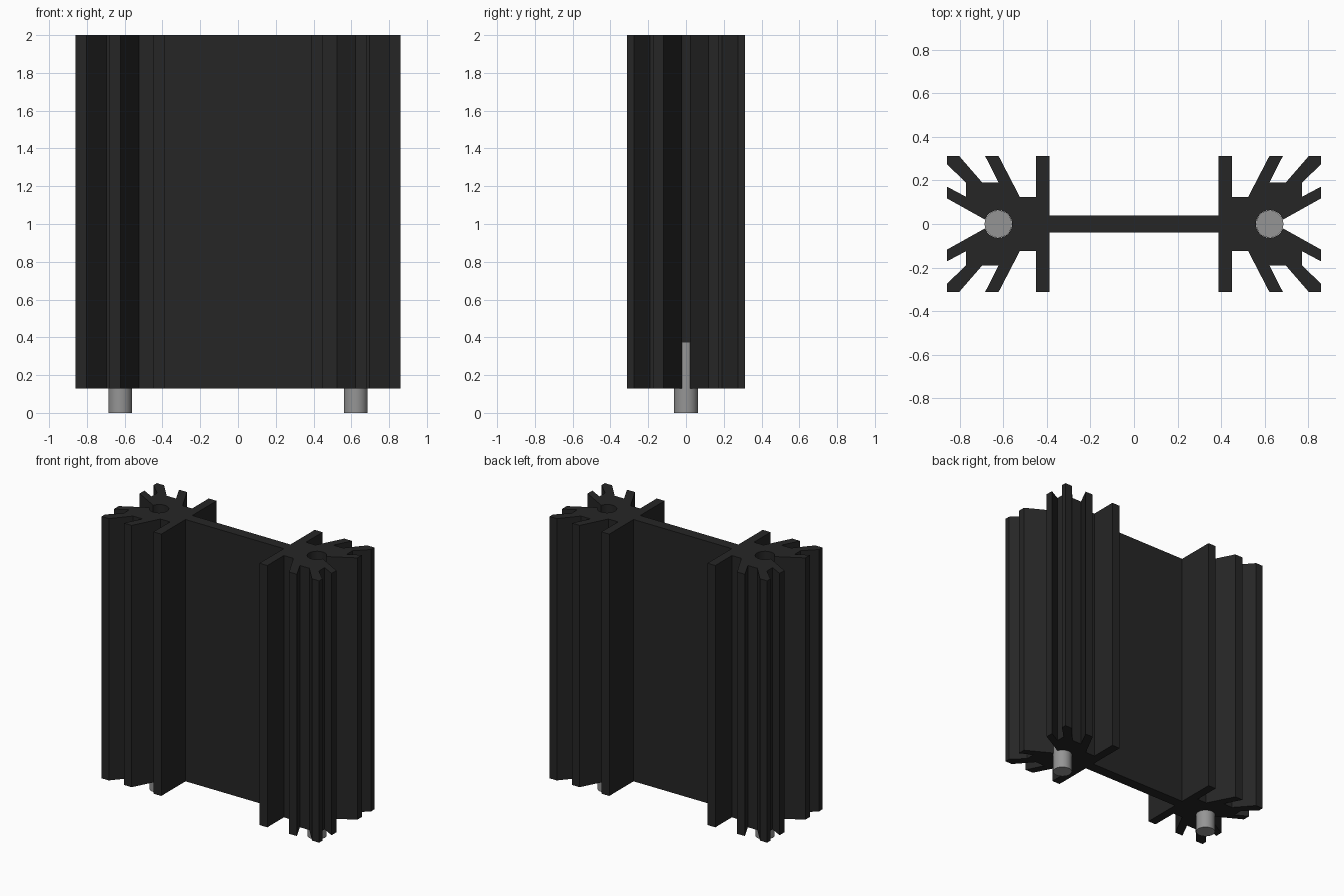
import bpy
import bmesh
import math

cube = bpy.data.objects.get("Cube")
if cube:
    bpy.data.objects.remove(cube, do_unlink=True)


def make_material(name, color, roughness):
    mat = bpy.data.materials.new(name)
    mat.use_nodes = True
    mat.diffuse_color = color
    bsdf = mat.node_tree.nodes["Principled BSDF"]
    bsdf.inputs["Base Color"].default_value = color
    bsdf.inputs["Roughness"].default_value = roughness
    return mat


black = make_material("black anodised", (0.019, 0.019, 0.019, 1), 0.5)
grey = make_material("tin grey", (0.30, 0.30, 0.30, 1), 0.4)

BASE, TOP = 0.13, 2.0
PIN_X, HOLE_R, PIN_R = 0.624, 0.0635, 0.0625
SLOT = 0.02


def extrude_profile(name, points, z0, z1, mat):
    """Closed outline in the xy plane, extruded from z0 to z1."""
    bm = bmesh.new()
    face = bm.faces.new([bm.verts.new((x, y, z0)) for x, y in points])
    grown = bmesh.ops.extrude_face_region(bm, geom=[face])
    verts = [g for g in grown["geom"] if isinstance(g, bmesh.types.BMVert)]
    bmesh.ops.translate(bm, verts=verts, vec=(0, 0, z1 - z0))
    bmesh.ops.recalc_face_normals(bm, faces=bm.faces)
    mesh = bpy.data.meshes.new(name)
    bm.to_mesh(mesh)
    bm.free()
    mesh.materials.append(mat)
    obj = bpy.data.objects.new(name, mesh)
    bpy.context.collection.objects.link(obj)
    bpy.ops.object.select_all(action='DESELECT')
    obj.select_set(True)
    bpy.context.view_layer.objects.active = obj
    bpy.ops.object.shade_smooth_by_angle(angle=math.radians(30))
    return obj


# One quarter of the finned outline, from the web to the pin slot
quarter = [
    (0.388, 0.038), (0.388, 0.312), (0.45, 0.312), (0.45, 0.125),   # straight fin
    (0.525, 0.125), (0.622, 0.312), (0.684, 0.312), (0.622, 0.19),  # steep fin
    (0.697, 0.19), (0.803, 0.312), (0.86, 0.312), (0.86, 0.275),    # diagonal fin
    (0.772, 0.19), (0.772, 0.125), (0.86, 0.172), (0.86, 0.118),    # shallow fin
]

# Open round pin hole, swept from one slot lip to the other
lip = math.asin(SLOT / HOLE_R)
steps = 28
hole = []
for i in range(steps + 1):
    a = lip + (2 * math.pi - 2 * lip) * i / steps
    hole.append((PIN_X + HOLE_R * math.cos(a), HOLE_R * math.sin(a)))

right_half = quarter + hole + [(x, -y) for x, y in reversed(quarter)]
outline = right_half + [(-x, -y) for x, y in right_half]
extrude_profile("heatsink_body", outline, BASE, TOP, black)

# Solder pins pressed into the holes
for side, name in ((1, "left_pin"), (-1, "right_pin")):
    circle = [(side * PIN_X + PIN_R * math.cos(2 * math.pi * i / 32),
               PIN_R * math.sin(2 * math.pi * i / 32)) for i in range(32)]
    extrude_profile(name, circle, 0.0, 0.375, grey)
